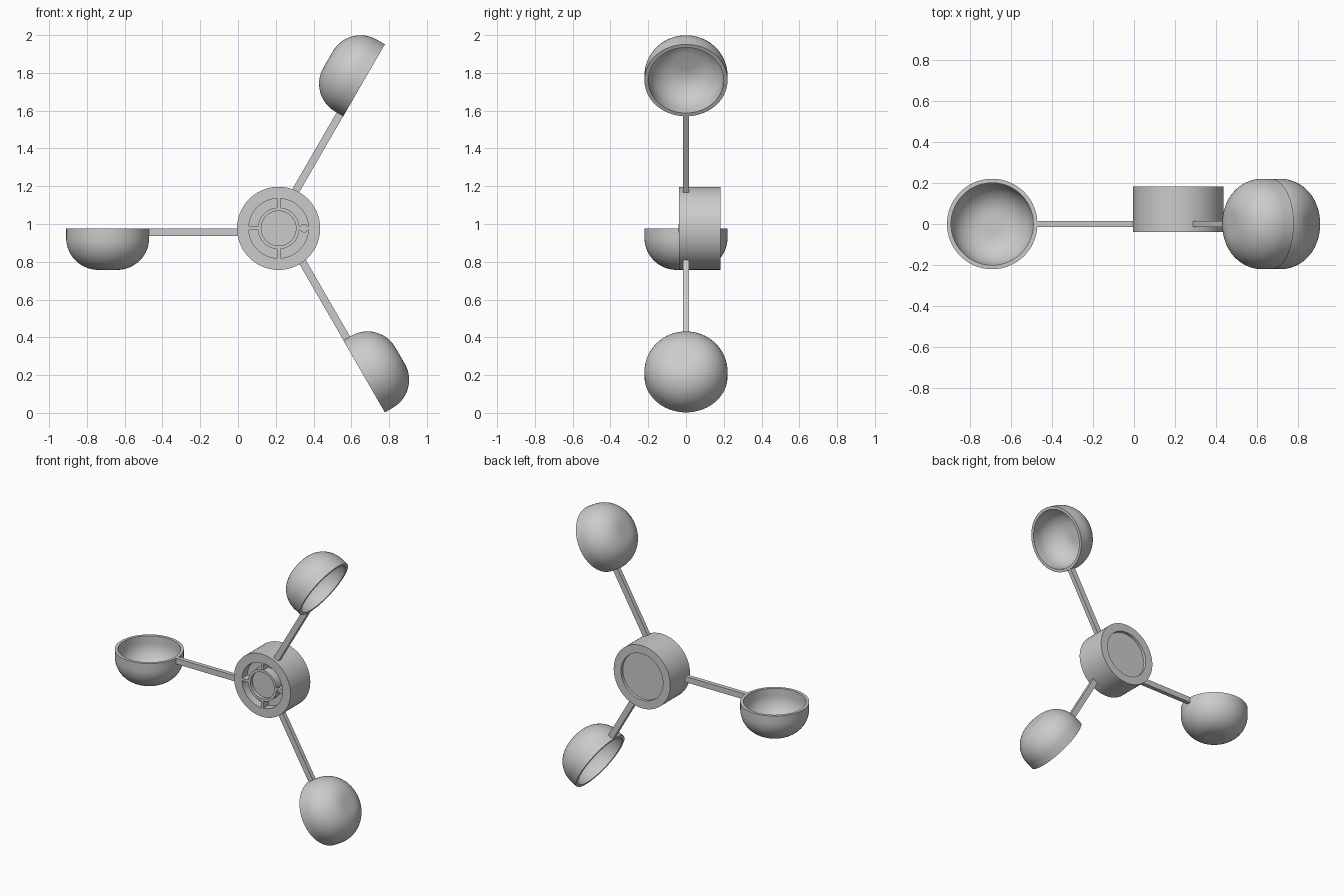
import bpy, bmesh
from math import sin, cos, pi, radians
from mathutils import Matrix, Vector

cube = bpy.data.objects.get("Cube")
if cube:
    bpy.data.objects.remove(cube, do_unlink=True)

grey = bpy.data.materials.new("plain grey")
grey.use_nodes = True
COLOUR = (0.6, 0.6, 0.6, 1)
grey.diffuse_color = COLOUR
grey.node_tree.nodes["Principled BSDF"].inputs["Base Color"].default_value = COLOUR

HUB = Matrix.Translation((0.215, 0, 0.977))
FACE_FORWARD = Matrix.Rotation(-pi / 2, 4, 'X')   # local z becomes +y


def finish(bm, name, matrix):
    """Turn a bmesh into a smooth, sharp-edged object."""
    bmesh.ops.recalc_face_normals(bm, faces=bm.faces)
    bm.transform(matrix)
    mesh = bpy.data.meshes.new(name)
    bm.to_mesh(mesh)
    bm.free()
    mesh.materials.append(grey)
    obj = bpy.data.objects.new(name, mesh)
    bpy.context.collection.objects.link(obj)
    bpy.ops.object.select_all(action='DESELECT')
    obj.select_set(True)
    bpy.context.view_layer.objects.active = obj
    bpy.ops.object.shade_smooth_by_angle(angle=radians(30))
    return obj


def lathe(name, profile, matrix, steps=72):
    """Revolve (radius, height) points about the local z axis."""
    bm = bmesh.new()
    verts = [bm.verts.new((r, 0, h)) for r, h in profile]
    edges = [bm.edges.new(pair) for pair in zip(verts, verts[1:])]
    bmesh.ops.spin(bm, geom=verts + edges, cent=(0, 0, 0), axis=(0, 0, 1),
                   angle=2 * pi, steps=steps, use_merge=False)
    bmesh.ops.remove_doubles(bm, verts=bm.verts, dist=1e-5)
    bmesh.ops.dissolve_degenerate(bm, edges=bm.edges, dist=1e-5)
    finish(bm, name, matrix)


def box(name, low, high, matrix):
    bm = bmesh.new()
    low, high = Vector(low), Vector(high)
    bmesh.ops.create_cube(bm, size=1)
    bm.transform(Matrix.Translation((low + high) / 2)
                 @ Matrix.Diagonal((*(high - low), 1)))
    finish(bm, name, matrix)


def bowl_curve(radius, flat, turns=14):
    """Quarter-round wall from the side down to a flat bottom."""
    fillet = radius - flat
    return [(flat + fillet * cos(a), -flat - fillet * sin(a))
            for a in (i * pi / 2 / turns for i in range(turns + 1))]


# Hub: shallow back recess, front groove and a sunken centre ring
FRONT, BACK, FLOOR, SUNK = -0.038, 0.182, 0.02, -0.015
lathe("hub", [
    (0, BACK - 0.02), (0.163, BACK - 0.02), (0.163, BACK), (0.22, BACK),
    (0.22, FRONT), (0.158, FRONT), (0.158, FLOOR), (0.11, FLOOR),
    (0.11, FRONT), (0.092, FRONT), (0.092, SUNK), (0, SUNK)],
    HUB @ FACE_FORWARD)

# Ribs bridging the groove, and a small hollow boss at the right-hand one
for i in range(4):
    box(f"hub_rib_{i + 1}", (0.105, FRONT + 0.002, -0.009), (0.162, FLOOR + 0.005, 0.009),
        HUB @ Matrix.Rotation(i * pi / 2, 4, 'Y'))
lathe("hub_boss", [
    (0, FRONT + 0.001), (0.015, FRONT + 0.001), (0.015, FRONT - 0.001),
    (0.022, FRONT - 0.001), (0.022, FLOOR + 0.005), (0, FLOOR + 0.005)],
    HUB @ Matrix.Translation((0.135, 0, 0)) @ FACE_FORWARD, 24)

# Three arms, each carrying a cup that opens along the turning direction
outer = bowl_curve(0.22, 0.05)
inner = [(r, h - 0.0) for r, h in bowl_curve(0.2, 0.05)]
cup_profile = [(0, outer[-1][1])] + outer[::-1] + [(0.22, 0), (0.2, 0)] + inner + [(0, inner[-1][1])]
for i in range(3):
    turn = HUB @ Matrix.Rotation(i * 2 * pi / 3, 4, 'Y')
    box(f"arm_{i + 1}", (-0.695, -0.015, -0.041), (-0.2, 0.015, -0.001), turn)
    lathe(f"cup_{i + 1}", cup_profile, turn @ Matrix.Translation((-0.905, 0, 0)))
